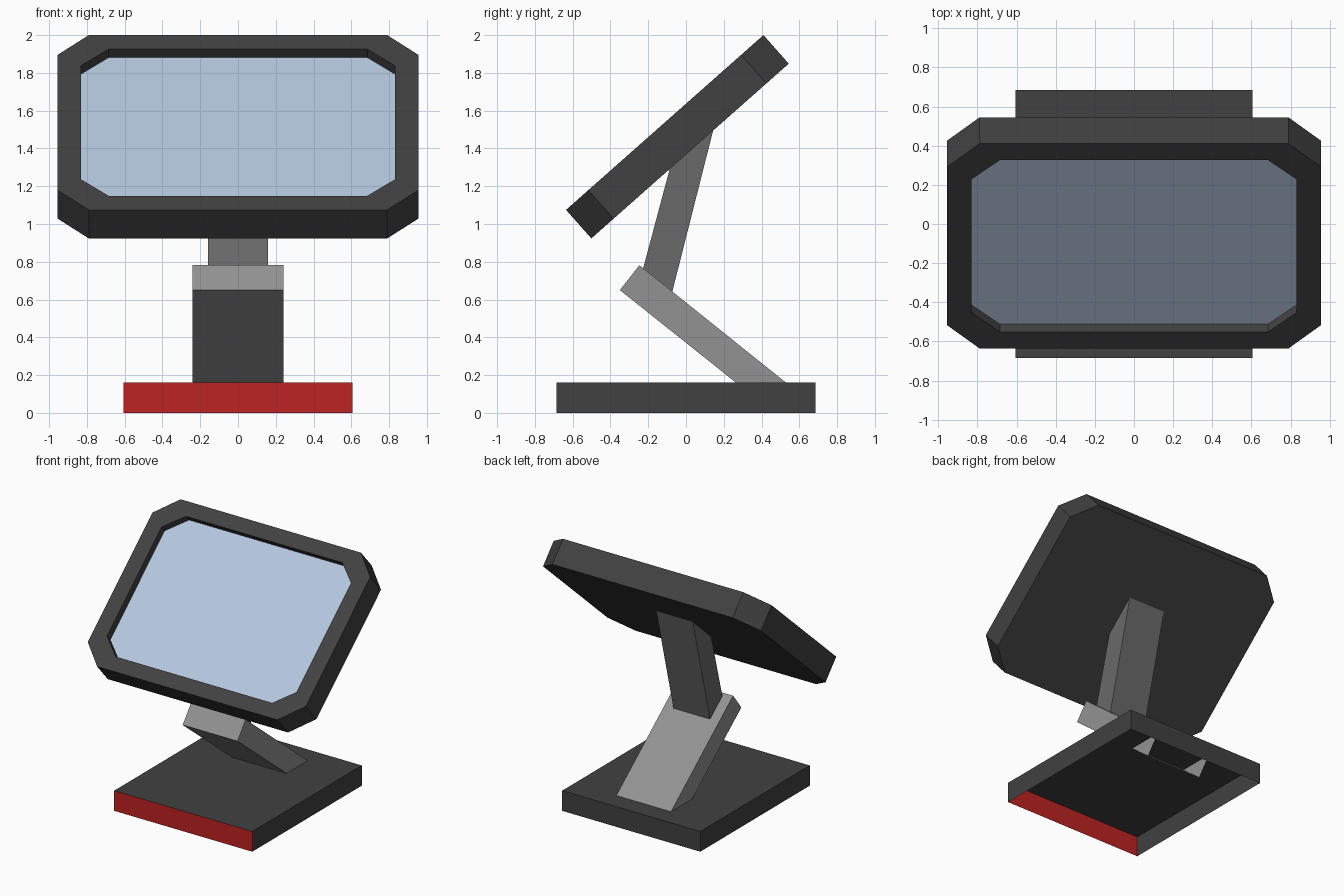
import bpy, bmesh, math
from mathutils import Matrix, Vector

if "Cube" in bpy.data.objects:
    bpy.data.objects.remove(bpy.data.objects["Cube"])


def material(name, rgb):
    # sRGB bytes to a linear flat colour
    m = bpy.data.materials.new(name)
    lin = [((c / 255 + 0.055) / 1.055) ** 2.4 for c in rgb]
    m.diffuse_color = (*lin, 1)
    m.use_nodes = True
    m.node_tree.nodes["Principled BSDF"].inputs["Base Color"].default_value = m.diffuse_color
    return m


DARK = material("charcoal", (65, 65, 65))
RED = material("red", (189, 35, 35))
LIGHT = material("light grey", (146, 146, 146))
MID = material("mid grey", (106, 106, 106))
GLASS = material("pale blue", (181, 199, 222))


def finish(name, bm, *mats, recalc=True):
    if recalc:
        bmesh.ops.recalc_face_normals(bm, faces=bm.faces)
    me = bpy.data.meshes.new(name)
    bm.to_mesh(me)
    bm.free()
    for m in mats:
        me.materials.append(m)
    ob = bpy.data.objects.new(name, me)
    bpy.context.collection.objects.link(ob)
    return ob


def bar(name, profile, half, mat, open_edge=None):
    # side profile (y, z) stretched across x; one edge may stay open
    bm = bmesh.new()
    a, b = ([bm.verts.new((s * half, y, z)) for y, z in profile] for s in (-1, 1))
    n = len(profile)
    bm.faces.new(a)
    bm.faces.new(b[::-1])
    for i in range(n):
        if i != open_edge:
            j = (i + 1) % n
            bm.faces.new((a[i], b[i], b[j], a[j]))
    return finish(name, bm, mat)


# Base: box open underneath, with a red front
bm = bmesh.new()
bmesh.ops.create_cube(bm, size=1, matrix=Matrix.Translation((0, 0, 0.08))
                      @ Matrix.Diagonal((1.21, 1.37, 0.16, 1)))
bm.normal_update()
for f in bm.faces:
    f.material_index = 1 if f.normal.y < -0.5 else 0
bmesh.ops.delete(bm, geom=[f for f in bm.faces if f.normal.z < -0.5], context='FACES_ONLY')
finish("base", bm, DARK, RED, recalc=False)

# Arms: the lower one pokes into the base with an open end
bar("lower_arm", [(-0.35, 0.65), (0.443, 0.018), (0.545, 0.148), (-0.247, 0.782)],
    0.24, LIGHT, open_edge=1)
bar("upper_arm", [(-0.239, 0.72), (-0.083, 0.60), (0.145, 1.50), (-0.084, 1.30)], 0.16, MID)

# Display: tilted octagonal frame with a recessed screen
v = Vector((0, 0.749, 0.663)).normalized()
n = Vector((0, -v.z, v.y))
place = Matrix.Translation((0, -0.1125, 1.5375)) @ Matrix(
    ((1, 0, 0), (0, v.y, v.z), (0, n.y, n.z))).transposed().to_4x4()


def octagon(bm, hx, hy, cx, cy, z):
    # rectangle with cut corners, counter-clockwise
    q = [(hx, hy - cy), (hx - cx, hy)]
    pts = (q + [(-x, y) for x, y in q[::-1]] + [(-x, -y) for x, y in q]
           + [(x, -y) for x, y in q[::-1]])
    return [bm.verts.new(place @ Vector((x, y, z))) for x, y in pts]


OUTER = (0.955, 0.698, 0.165, 0.158)
INNER = (0.83, 0.586, 0.145, 0.131)
bm = bmesh.new()
rings = [octagon(bm, *OUTER, -0.202), octagon(bm, *OUTER, 0),
         octagon(bm, *INNER, 0), octagon(bm, *INNER, -0.06)]
bm.faces.new(rings[0][::-1])
for a, b in zip(rings, rings[1:]):
    for i in range(8):
        j = (i + 1) % 8
        bm.faces.new((a[i], a[j], b[j], b[i]))
finish("display_frame", bm, DARK, recalc=False)

bm = bmesh.new()
bm.faces.new(octagon(bm, *INNER, -0.06))
finish("screen", bm, GLASS, recalc=False)
